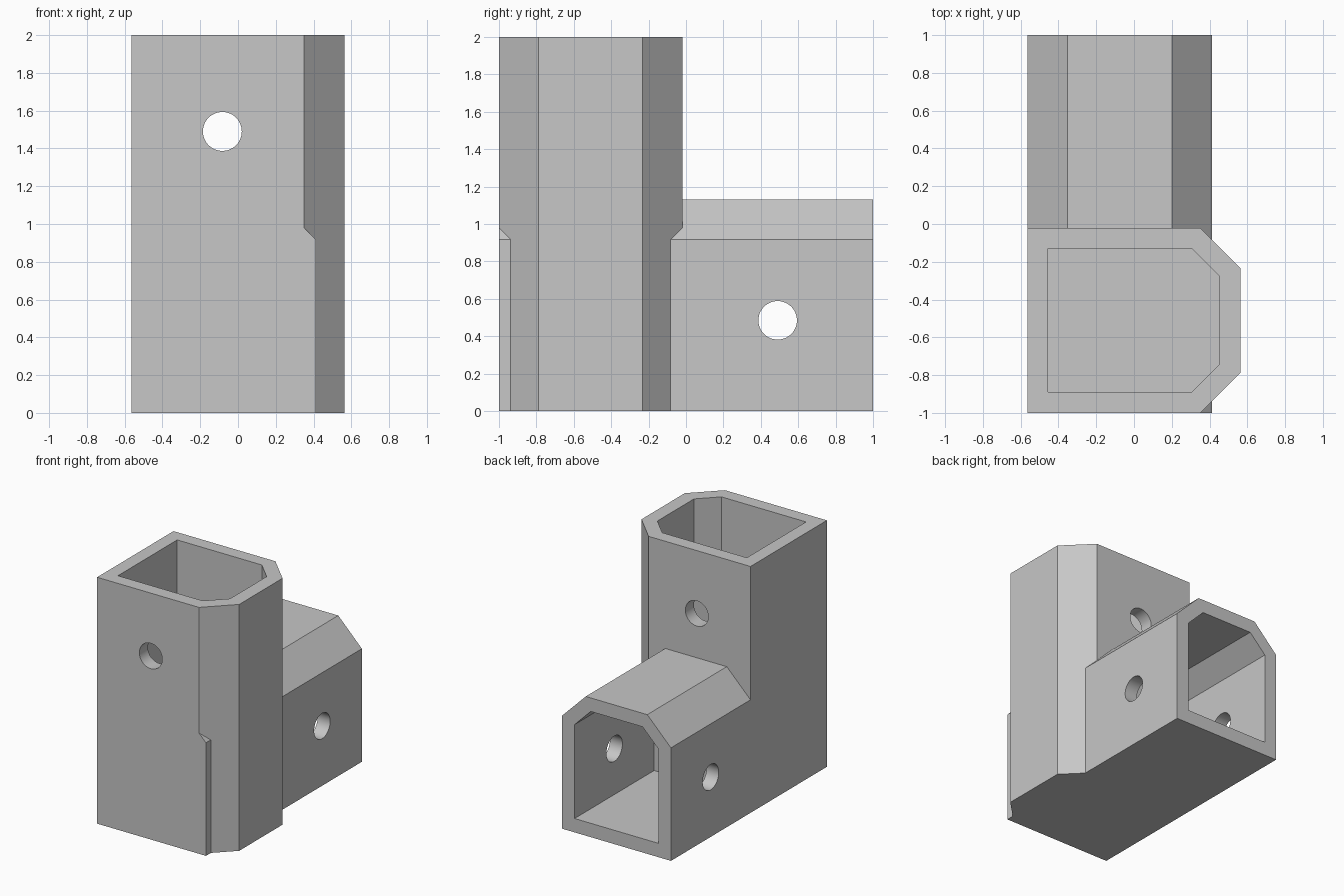
import bpy
import bmesh
from math import radians
from mathutils import Matrix, Vector

if "Cube" in bpy.data.objects:
    bpy.data.objects.remove(bpy.data.objects["Cube"], do_unlink=True)

grey = bpy.data.materials.new("plain_grey")
grey.use_nodes = True
grey.diffuse_color = (0.57, 0.57, 0.57, 1)
grey.node_tree.nodes["Principled BSDF"].inputs["Base Color"].default_value = grey.diffuse_color


def add_object(name, bm):
    bmesh.ops.recalc_face_normals(bm, faces=bm.faces)
    mesh = bpy.data.meshes.new(name)
    bm.to_mesh(mesh)
    bm.free()
    mesh.materials.append(grey)
    obj = bpy.data.objects.new(name, mesh)
    bpy.context.collection.objects.link(obj)
    return obj


def prism(name, points, place, start, end):
    """Extrude a profile; place(u, v, w) maps profile and depth to space."""
    bm = bmesh.new()
    face = bm.faces.new([bm.verts.new(place(u, v, start)) for u, v in points])
    new = bmesh.ops.extrude_face_region(bm, geom=[face])["geom"]
    shift = Vector(place(0, 0, end)) - Vector(place(0, 0, start))
    bmesh.ops.translate(bm, vec=shift, verts=[g for g in new if isinstance(g, bmesh.types.BMVert)])
    return add_object(name, bm)


def pin(name, centre, axis):
    """Cylinder that cuts a pin hole through both walls."""
    bm = bmesh.new()
    bmesh.ops.create_cone(bm, cap_ends=True, segments=48, radius1=0.103, radius2=0.103, depth=3,
                          matrix=Matrix.Translation(centre) @ Matrix.Rotation(radians(90), 4, axis))
    return add_object(name, bm)


def chamfered(u0, u1, v0, v1, c):
    """Rectangle with its two upper (v1) corners cut off."""
    return [(u0, v0), (u1, v0), (u1, v1 - c), (u1 - c, v1), (u0 + c, v1), (u0, v1 - c)]


def upright(u, v, w):
    return (v, u, w)


def lying(u, v, w):
    return (u, w, v)


# Outer bodies of the two sockets
body = prism("corner_bracket", chamfered(-1, -0.02, -0.565, 0.5625, 0.2125), upright, 0, 2)
arm = prism("horizontal_socket", chamfered(-0.565, 0.4125, 0, 1.13, 0.2125), lying, -1, 1)

# Blind bores and pin holes
cutters = [
    prism("vertical_bore", chamfered(-0.89, -0.13, -0.455, 0.45, 0.145), upright, 0.98, 2.2),
    prism("horizontal_bore", chamfered(-0.455, 0.30, 0.1125, 1.02, 0.145), lying, -0.02, 1.2),
    pin("vertical_pin_hole", (-0.083, 0, 1.49), 'X'),
    pin("horizontal_pin_hole", (0, 0.49, 0.485), 'Y'),
]

# Join the bodies, then cut
for part, operation in [(arm, 'UNION')] + [(c, 'DIFFERENCE') for c in cutters]:
    mod = body.modifiers.new(part.name, 'BOOLEAN')
    mod.operation = operation
    mod.solver = 'EXACT'
    mod.object = part

bpy.context.view_layer.update()
result = bpy.data.meshes.new_from_object(body.evaluated_get(bpy.context.evaluated_depsgraph_get()))
body.modifiers.clear()
body.data = result
for helper in [arm] + cutters:
    bpy.data.objects.remove(helper, do_unlink=True)

# Smooth pin holes, crisp flat walls
for obj in bpy.context.selected_objects:
    obj.select_set(False)
body.select_set(True)
bpy.context.view_layer.objects.active = body
bpy.ops.object.shade_smooth_by_angle(angle=radians(20))
